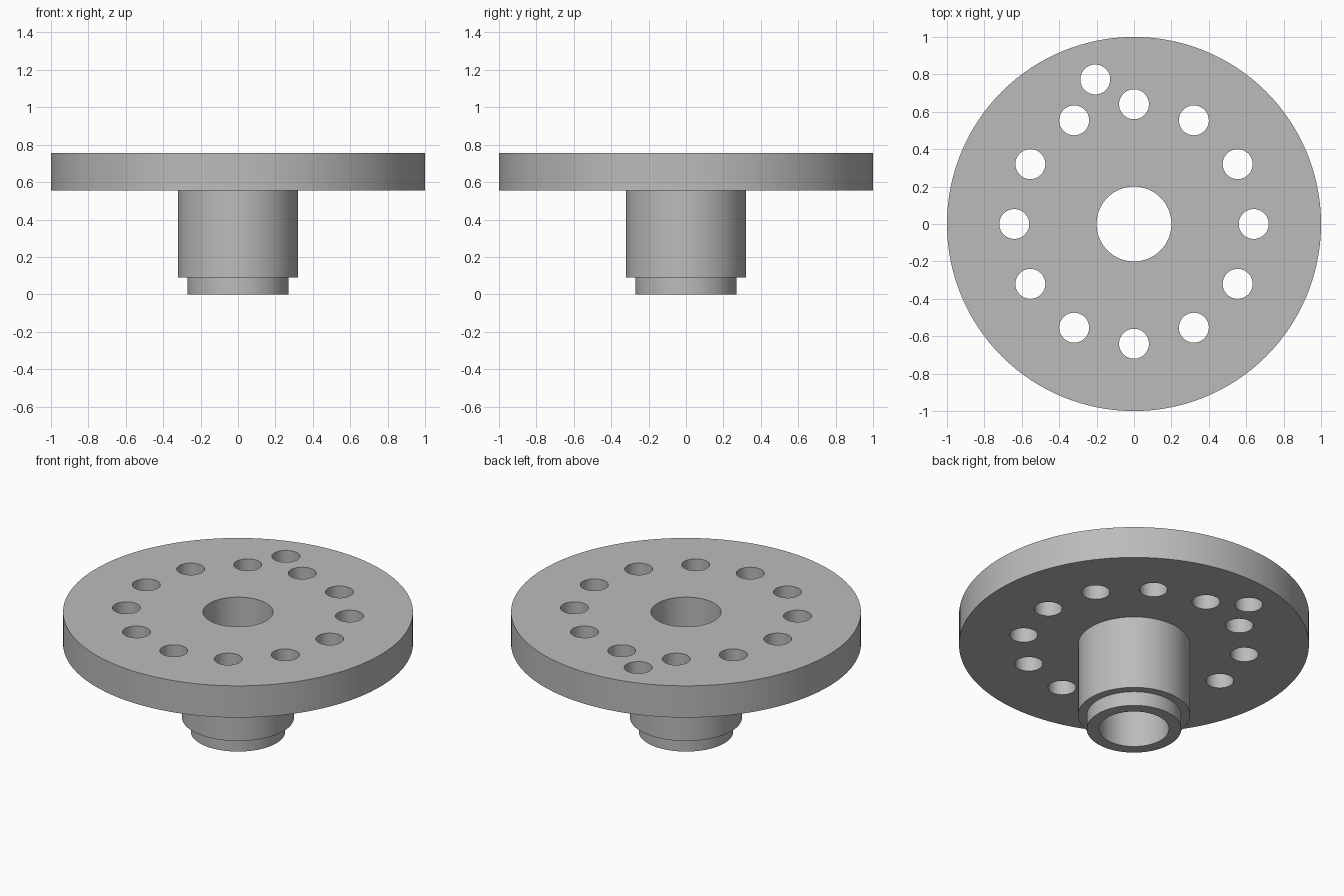
import bpy, bmesh, math
from mathutils import Matrix, Vector

cube = bpy.data.objects.get("Cube")
if cube:
    bpy.data.objects.remove(cube, do_unlink=True)

BORE, SPIGOT, HUB, DISC = 0.2, 0.27, 0.32, 1.0
STEP_Z, FLANGE_Z, TOP_Z = 0.09, 0.555, 0.755
HOLE_R, RING_R, OUTER_R = 0.08, 0.64, 0.8

steel = bpy.data.materials.new("grey_steel")
steel.use_nodes = True
grey = (0.5, 0.5, 0.5, 1)
steel.diffuse_color = grey
steel.node_tree.nodes["Principled BSDF"].inputs["Base Color"].default_value = grey


def make_object(name, bm):
    bmesh.ops.recalc_face_normals(bm, faces=bm.faces)
    mesh = bpy.data.meshes.new(name)
    bm.to_mesh(mesh)
    bm.free()
    obj = bpy.data.objects.new(name, mesh)
    bpy.context.collection.objects.link(obj)
    mesh.materials.append(steel)
    return obj


# Flanged hub: one closed profile turned around the z axis
profile = [(BORE, 0), (SPIGOT, 0), (SPIGOT, STEP_Z), (HUB, STEP_Z),
           (HUB, FLANGE_Z), (DISC, FLANGE_Z), (DISC, TOP_Z), (BORE, TOP_Z)]
bm = bmesh.new()
verts = [bm.verts.new((r, 0, z)) for r, z in profile]
edges = [bm.edges.new((v, verts[i - 1])) for i, v in enumerate(verts)]
bmesh.ops.spin(bm, geom=verts + edges, cent=(0, 0, 0), axis=(0, 0, 1),
               angle=math.tau, steps=128, use_merge=True)
bmesh.ops.remove_doubles(bm, verts=bm.verts, dist=0.0001)
hub = make_object("flanged_hub", bm)

# Drill: a ring of twelve bolt holes and one locating hole further out
holes = [(RING_R, math.radians(30 * i)) for i in range(12)]
holes.append((OUTER_R, math.radians(105)))
bm = bmesh.new()
for r, a in holes:
    centre = Vector((r * math.cos(a), r * math.sin(a), (FLANGE_Z + TOP_Z) / 2))
    bmesh.ops.create_cone(bm, cap_ends=True, segments=48, radius1=HOLE_R,
                          radius2=HOLE_R, depth=0.4,
                          matrix=Matrix.Translation(centre))
drill = make_object("hole_cutter", bm)
drill.hide_render = True

cut = hub.modifiers.new("bolt_holes", 'BOOLEAN')
cut.operation = 'DIFFERENCE'
cut.solver = 'EXACT'
cut.object = drill
bpy.ops.object.select_all(action='DESELECT')
bpy.context.view_layer.objects.active = hub
hub.select_set(True)
bpy.ops.object.modifier_apply(modifier=cut.name)
bpy.data.objects.remove(drill, do_unlink=True)

# Smooth round walls with crisp rims
bpy.ops.object.shade_smooth_by_angle(angle=math.radians(30))
